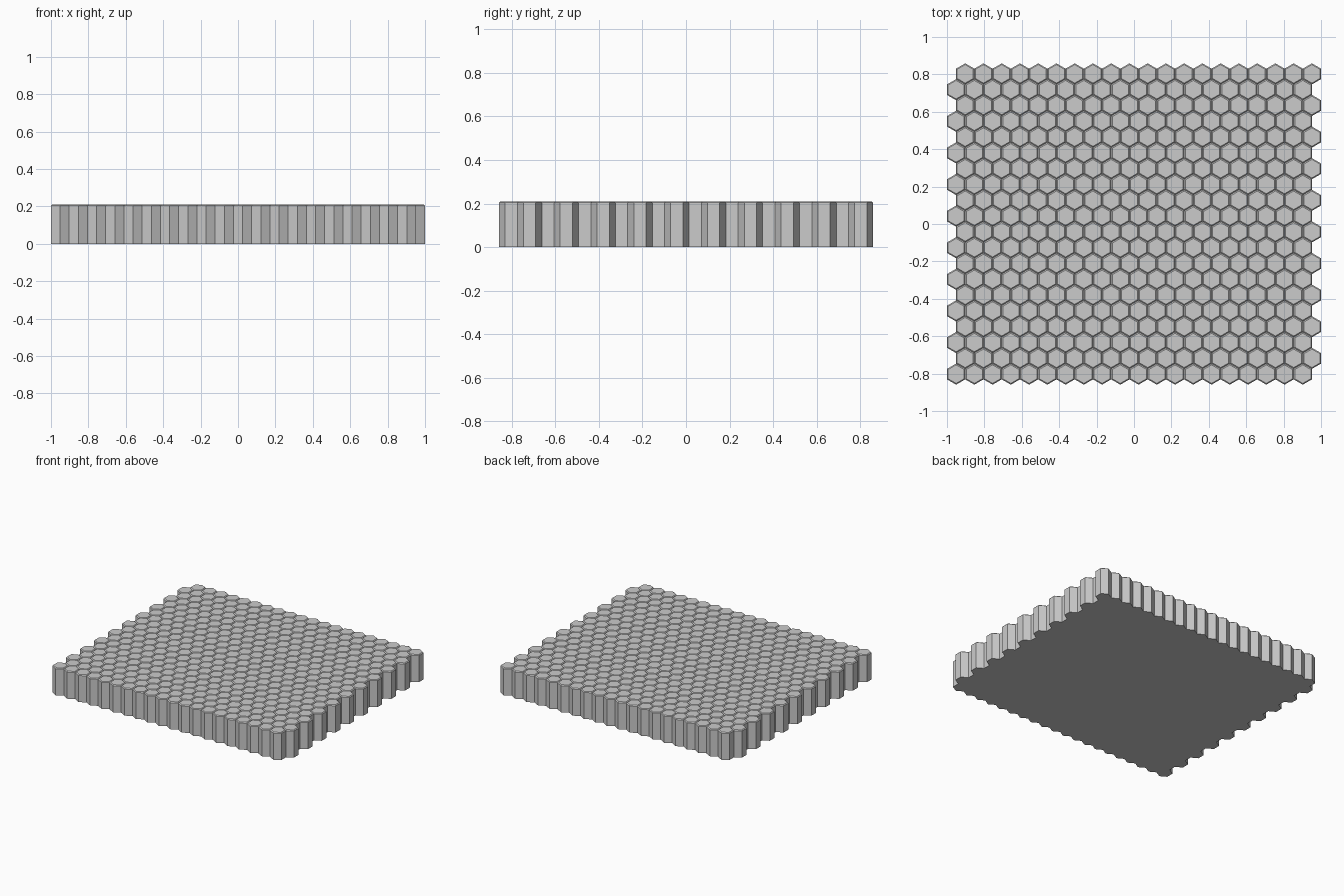
import bpy, bmesh, math
from mathutils import Vector

if "Cube" in bpy.data.objects:
    bpy.data.objects.remove(bpy.data.objects["Cube"])

COLS, ROWS = 20, 20
PITCH = 2.0 / (COLS + 0.5)          # flat-to-flat width of one cell
RADIUS = PITCH / math.sqrt(3)       # centre-to-corner
ROW_STEP = RADIUS * 1.5
HEIGHT, CHAMFER = 0.21, 0.006


def hex_ring(bm, cx, cy, z, inset=0.0):
    r = RADIUS - inset / math.cos(math.pi / 6)
    return [bm.verts.new(Vector((cx + r * math.cos(math.radians(30 + 60 * k)),
                                 cy + r * math.sin(math.radians(30 + 60 * k)), z)))
            for k in range(6)]


def hex_column(bm, cx, cy):
    # prism with a thin chamfer round its top
    rings = [hex_ring(bm, cx, cy, 0),
             hex_ring(bm, cx, cy, HEIGHT - CHAMFER),
             hex_ring(bm, cx, cy, HEIGHT, CHAMFER)]
    for low, high in zip(rings, rings[1:]):
        for k in range(6):
            n = (k + 1) % 6
            bm.faces.new((low[k], low[n], high[n], high[k]))
    bm.faces.new(rings[0][::-1])
    bm.faces.new(rings[-1])


# Staggered slab of hexagonal tiles
bm = bmesh.new()
for row in range(ROWS):
    y = (row - (ROWS - 1) / 2) * ROW_STEP
    shift = PITCH / 2 * (row % 2)
    for col in range(COLS):
        hex_column(bm, -1 + PITCH * (col + 0.5) + shift, y)

mesh = bpy.data.meshes.new("hexagon_tiles")
bm.to_mesh(mesh)
bm.free()
tiles = bpy.data.objects.new("hexagon_tiles", mesh)
bpy.context.collection.objects.link(tiles)
